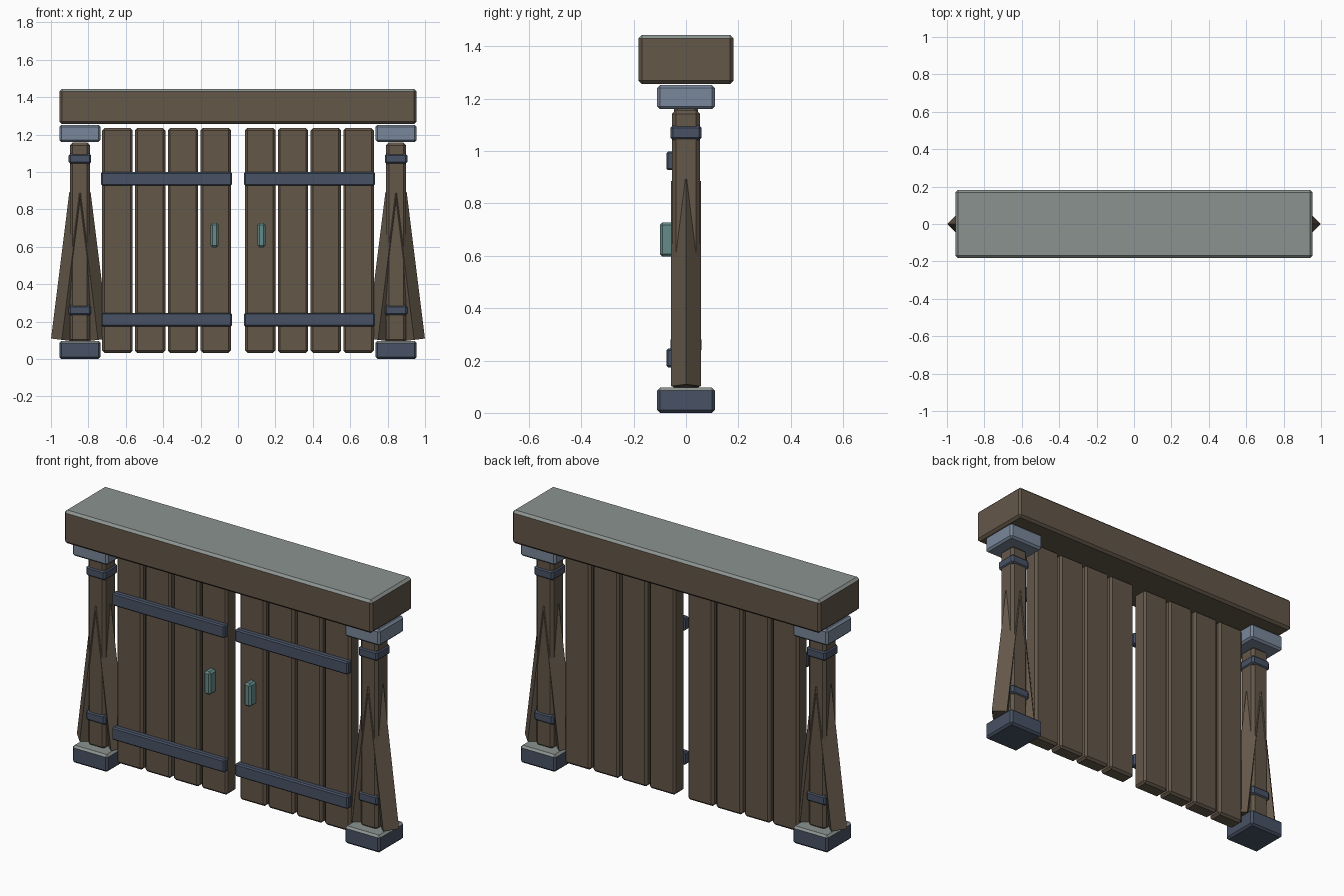
import bpy, bmesh, math
from mathutils import Matrix

if "Cube" in bpy.data.objects:
    bpy.data.objects.remove(bpy.data.objects["Cube"])


def material(name, rgb):
    m = bpy.data.materials.new(name)
    m.diffuse_color = (*rgb, 1)
    m.use_nodes = True
    m.node_tree.nodes["Principled BSDF"].inputs["Base Color"].default_value = m.diffuse_color
    return m


WOOD = material("wood", (0.125, 0.095, 0.066))
IRON = material("iron", (0.065, 0.085, 0.13))
SLATE = material("slate", (0.19, 0.24, 0.32))
WEATHERED = material("weathered_top", (0.26, 0.29, 0.28))
BRONZE = material("handle_green", (0.13, 0.26, 0.25))


def finish(name, bm, mats):
    mesh = bpy.data.meshes.new(name)
    bm.normal_update()
    # upward faces take the second material when there is one
    if len(mats) > 1:
        for f in bm.faces:
            f.material_index = int(f.normal.z > 0.5)
    bm.to_mesh(mesh)
    bm.free()
    for m in mats:
        mesh.materials.append(m)
    obj = bpy.data.objects.new(name, mesh)
    bpy.context.collection.objects.link(obj)
    return obj


def box(name, x, y, z, bevel, *mats):
    """Chamfered box from (min, max) ranges."""
    bm = bmesh.new()
    bmesh.ops.create_cube(bm, size=1)
    for v in bm.verts:
        for i, (a, b) in enumerate((x, y, z)):
            v.co[i] = (a + b) / 2 + v.co[i] * (b - a)
    bmesh.ops.bevel(bm, geom=bm.edges[:], offset=bevel, segments=1,
                    affect='EDGES', profile=0.5)
    return finish(name, bm, mats)


def span(centre, half):
    return centre - half, centre + half


# Lintel beam with weathered top
box("lintel_beam", (-0.955, 0.955), (-0.182, 0.182), (1.257, 1.443), 0.013,
    WOOD, WEATHERED)

for side, s in (("left", -1), ("right", 1)):
    px = 0.845 * s

    # Gate post with footing, capital and iron collars
    box(side + "_footing", span(px, 0.11), span(0, 0.11), (0, 0.097), 0.011, IRON, WEATHERED)
    box(side + "_capital", span(px, 0.11), span(0, 0.11), (1.16, 1.252), 0.011, SLATE)
    box(side + "_post", span(px, 0.054), span(0, 0.054), (0.09, 1.157), 0.015, WOOD)
    for label, z in (("lower", 0.26), ("upper", 1.07)):
        box(f"{side}_{label}_collar", span(px, 0.06), span(0, 0.06),
            span(z, 0.028), 0.01, IRON)

    # Pair of leaning diamond-section braces
    for label, d in (("inner", -s), ("outer", s)):
        bm = bmesh.new()
        bmesh.ops.create_cone(bm, cap_ends=True, segments=4, radius1=0.058,
                              radius2=0.058, depth=0.79,
                              matrix=Matrix.Translation((px + d * 0.048, 0, 0.494))
                              @ Matrix.Rotation(-d * 0.124, 4, 'Y'))
        finish(f"{side}_{label}_brace", bm, [WOOD])

    # Door leaf: planks, straps and handle
    for i in range(4):
        box(f"{side}_plank_{i + 1}", span(s * (0.119 + 0.1753 * i), 0.081),
            (-0.045, 0.045), (0.033, 1.234), 0.012, WOOD)
    for label, z in (("lower", 0.21), ("upper", 0.963)):
        box(f"{side}_{label}_strap", span(s * 0.382, 0.35), (-0.075, -0.035),
            span(z, 0.036), 0.007, IRON)
    box(side + "_handle", span(s * 0.125, 0.021), (-0.1, -0.04), (0.597, 0.727), 0.01, BRONZE)
